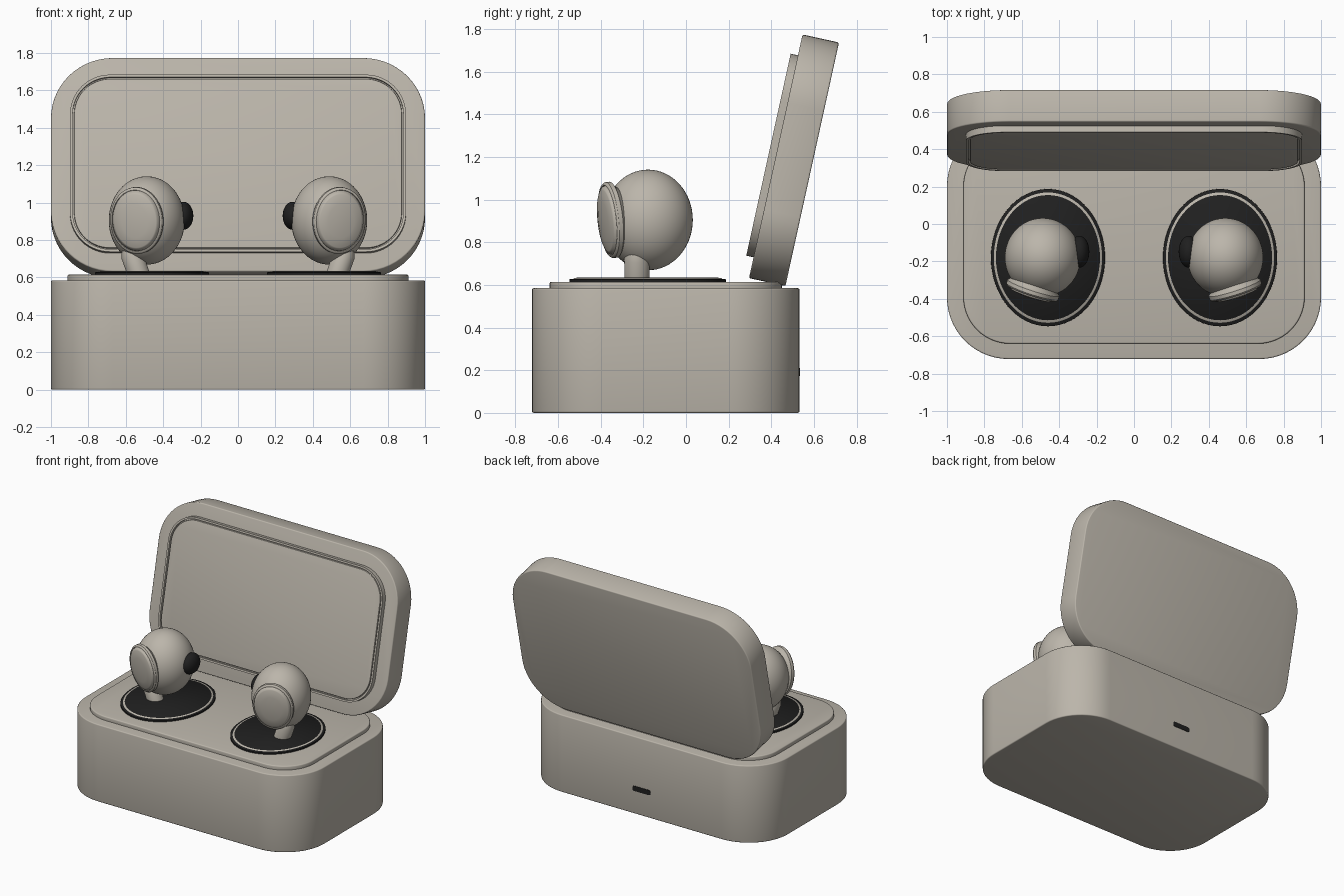
import bpy, bmesh, math
from mathutils import Matrix, Vector

if "Cube" in bpy.data.objects:
    bpy.data.objects.remove(bpy.data.objects["Cube"])


def material(name, rgb):
    m = bpy.data.materials.new(name)
    m.use_nodes = True
    m.diffuse_color = (*rgb, 1)
    bsdf = m.node_tree.nodes["Principled BSDF"]
    bsdf.inputs["Base Color"].default_value = (*rgb, 1)
    bsdf.inputs["Roughness"].default_value = 0.6
    return m


TAUPE = material("warm taupe", (0.50, 0.465, 0.405))
BLACK = material("soft black", (0.014, 0.014, 0.014))


def finish(name, bm, mat, matrix):
    bmesh.ops.recalc_face_normals(bm, faces=bm.faces)
    mesh = bpy.data.meshes.new(name)
    bm.to_mesh(mesh)
    bm.free()
    ob = bpy.data.objects.new(name, mesh)
    bpy.context.collection.objects.link(ob)
    mesh.materials.append(mat)
    ob.matrix_world = matrix
    bpy.ops.object.select_all(action='DESELECT')
    ob.select_set(True)
    bpy.context.view_layer.objects.active = ob
    bpy.ops.object.shade_smooth_by_angle(angle=math.radians(35))
    return ob


def rounded_slab(name, hx, hy, r, z0, z1, mat, matrix, edge=0.008, lip=None):
    """Rounded rectangle extruded from z0 to z1; lip = (width, depth) recesses the top."""
    bm = bmesh.new()
    steps = 14
    pts = []
    for q, (sx, sy) in enumerate([(1, 1), (-1, 1), (-1, -1), (1, -1)]):
        for i in range(steps + 1):
            a = math.pi / 2 * (q + i / steps)
            pts.append((sx * (hx - r) + r * math.cos(a), sy * (hy - r) + r * math.sin(a), z0))
    base = bm.faces.new([bm.verts.new(p) for p in pts])
    ext = bmesh.ops.extrude_face_region(bm, geom=[base], use_keep_orig=True)
    top_verts = [g for g in ext["geom"] if isinstance(g, bmesh.types.BMVert)]
    bmesh.ops.translate(bm, verts=top_verts, vec=(0, 0, z1 - z0))
    bmesh.ops.recalc_face_normals(bm, faces=bm.faces)
    caps = [f for f in bm.faces if abs(f.normal.z) > 0.9]
    if lip:
        top = max(caps, key=lambda f: f.calc_center_median().z)
        bmesh.ops.inset_region(bm, faces=[top], thickness=lip[0])
        ext = bmesh.ops.extrude_face_region(bm, geom=[top])
        bmesh.ops.delete(bm, geom=[top], context='FACES')
        bmesh.ops.translate(bm, vec=(0, 0, -lip[1]),
                            verts=[g for g in ext["geom"] if isinstance(g, bmesh.types.BMVert)])
    elif edge:
        bmesh.ops.bevel(bm, geom=list({e for f in caps for e in f.edges}),
                        offset=edge, segments=3, profile=0.5, affect='EDGES')
    return finish(name, bm, mat, matrix)


def lathe(name, profile, mat, matrix, steps=64):
    """Revolve (radius, height) points about local z."""
    bm = bmesh.new()
    verts = [bm.verts.new((r, 0, h)) for r, h in profile]
    edges = [bm.edges.new(p) for p in zip(verts, verts[1:])]
    bmesh.ops.spin(bm, geom=verts + edges, cent=(0, 0, 0), axis=(0, 0, 1),
                   angle=math.tau, steps=steps)
    bmesh.ops.remove_doubles(bm, verts=bm.verts, dist=1e-5)
    return finish(name, bm, mat, matrix)


def ellipsoid(name, centre, radii, mat):
    bm = bmesh.new()
    bmesh.ops.create_uvsphere(bm, u_segments=48, v_segments=32, radius=1)
    return finish(name, bm, mat, Matrix.LocRotScale(Vector(centre), None, Vector(radii)))


def aligned(centre, normal, scale=(1, 1, 1)):
    """Local z along normal, local y as close to up as possible."""
    z = Vector(normal).normalized()
    x = Vector((0, 1, 0) if abs(z.z) > 0.8 else (0, 0, 1)).cross(z).normalized()
    y = z.cross(x)
    rot = Matrix((x, y, z)).transposed()
    return Matrix.LocRotScale(Vector(centre), rot.to_quaternion(), Vector(scale))


# Case body and raised tray
case = Matrix.Translation((0, -0.095, 0))
rounded_slab("case_body", 1, 0.627, 0.33, 0, 0.585, TAUPE, case)
rounded_slab("case_tray", 0.912, 0.545, 0.25, 0.57, 0.615, TAUPE, case)

# Charging port on the back
port = aligned((0, 0.53, 0.192), (0, 1, 0))
rounded_slab("charging_port", 0.075, 0.019, 0.015, -0.01, 0.005, BLACK, port, edge=0)

# Open lid with a lipped inner panel
lid = Matrix.Translation((0, 0.592, 1.166)) @ Matrix.Rotation(math.radians(77.6), 4, 'X')
rounded_slab("lid", 1, 0.585, 0.33, 0, 0.175, TAUPE, lid)
rounded_slab("lid_inner_rim", 0.898, 0.485, 0.215, 0.16, 0.21, TAUPE, lid, lip=(0.014, 0.02))
rounded_slab("lid_inner_panel", 0.876, 0.463, 0.193, 0.16, 0.207, TAUPE, lid, edge=0.004)

for side, s in (("right", -1), ("left", 1)):
    # Oval well: dark surround, pale ring, dark floor
    for part, k, top, mat in (("surround", 1.0, 0.629, BLACK), ("ring", 0.95, 0.632, TAUPE),
                              ("floor", 0.915, 0.634, BLACK)):
        lathe(f"{side}_well_{part}", [(0, 0.60), (1, 0.60), (1, top - 0.003), (0.99, top), (0, top)],
              mat, Matrix.LocRotScale(Vector((s * 0.46, -0.18, 0)), None,
                                      Vector((0.305 * k, 0.367 * k, 1))))
    # Earbud body, silicone tip and stem
    ellipsoid(f"{side}_earbud_body", (s * 0.488, -0.178, 0.905), (0.203, 0.21, 0.236), TAUPE)
    ellipsoid(f"{side}_ear_tip", (s * 0.292, -0.148, 0.93), (0.053, 0.085, 0.075), BLACK)
    foot, head = Vector((s * 0.525, -0.23, 0.6)), Vector((s * 0.578, -0.23, 0.755))
    lathe(f"{side}_earbud_stem", [(0, 0), (0.058, 0), (0.06, 0.13), (0.045, 0.165), (0, 0.18)],
          TAUPE, aligned(foot, head - foot), steps=32)
    # Touch plate with a stepped rim
    lathe(f"{side}_touch_plate",
          [(0, -0.09), (0.72, -0.07), (0.9, -0.025), (1, -0.012), (1, 0.008), (0.96, 0.017),
           (0.92, 0.017), (0.91, 0.01), (0.89, 0.021), (0.8, 0.029), (0.5, 0.038), (0, 0.042)],
          TAUPE, aligned((s * 0.541, -0.352, 0.905), (s * 0.3, -0.93, -0.1), (0.146, 0.179, 1)))
